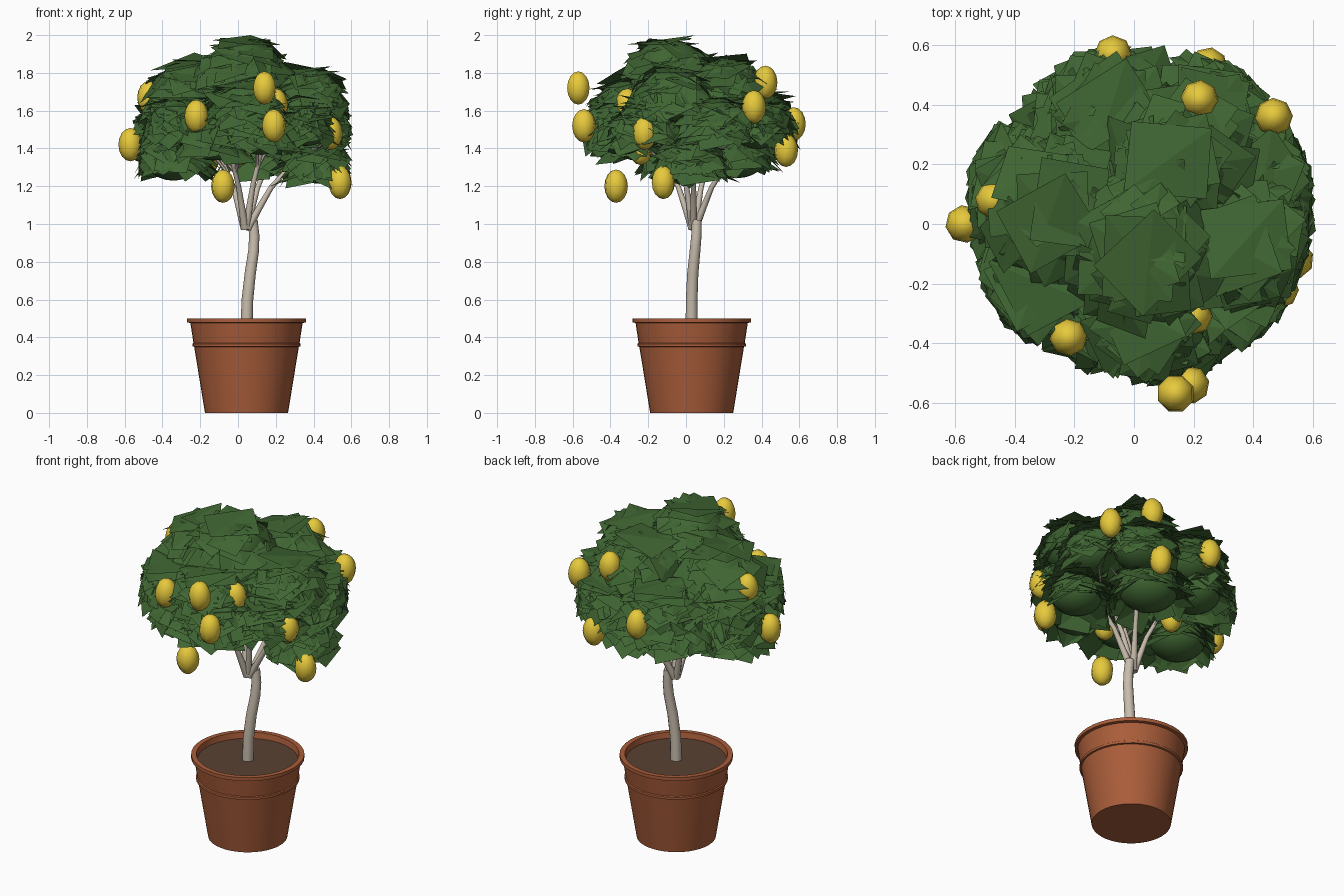
import bpy, bmesh, math, random
from mathutils import Vector, Matrix

random.seed(7)
cube = bpy.data.objects.get("Cube")
if cube:
    bpy.data.objects.remove(cube, do_unlink=True)


def material(name, color):
    m = bpy.data.materials.new(name)
    m.use_nodes = True
    m.diffuse_color = (*color, 1)
    m.node_tree.nodes["Principled BSDF"].inputs["Base Color"].default_value = (*color, 1)
    return m


leaf_green = material("leaf green", (0.05, 0.13, 0.032))
lemon_yellow = material("fruit yellow", (0.8, 0.59, 0.045))
terracotta = material("terracotta", (0.4, 0.11, 0.042))
bark = material("pale bark", (0.58, 0.51, 0.42))
soil_brown = material("soil brown", (0.1, 0.053, 0.033))


def finish(name, bm, mat, smooth=0):
    # smooth is the angle in degrees above which edges stay sharp
    me = bpy.data.meshes.new(name)
    bm.to_mesh(me)
    bm.free()
    me.materials.append(mat)
    ob = bpy.data.objects.new(name, me)
    bpy.context.collection.objects.link(ob)
    if smooth:
        bpy.ops.object.select_all(action='DESELECT')
        ob.select_set(True)
        bpy.context.view_layer.objects.active = ob
        bpy.ops.object.shade_smooth_by_angle(angle=math.radians(smooth))
    return ob


def lathe(name, profile, mat, center, steps=40):
    bm = bmesh.new()
    verts = [bm.verts.new((r, 0, z)) for r, z in profile]
    edges = [bm.edges.new(p) for p in zip(verts, verts[1:])]
    bmesh.ops.spin(bm, geom=verts + edges, cent=(0, 0, 0), axis=(0, 0, 1),
                   angle=math.tau, steps=steps)
    bmesh.ops.remove_doubles(bm, verts=bm.verts, dist=0.0005)
    bmesh.ops.recalc_face_normals(bm, faces=bm.faces)
    ob = finish(name, bm, mat, 35)
    ob.location = center


def tube(name, points, r0, r1, sides=8):
    # Tapered tube through the points, with flat end caps
    bm = bmesh.new()
    pts = [Vector(p) for p in points]
    rings = []
    for i, p in enumerate(pts):
        d = (pts[min(i + 1, len(pts) - 1)] - pts[max(i - 1, 0)]).normalized()
        u = d.cross(Vector((0, 1, 0))).normalized()
        v = d.cross(u)
        r = r0 + (r1 - r0) * i / (len(pts) - 1)
        rings.append([bm.verts.new(p + (u * math.cos(a) + v * math.sin(a)) * r)
                      for a in (math.tau * k / sides for k in range(sides))])
    for a, b in zip(rings, rings[1:]):
        for k in range(sides):
            n = (k + 1) % sides
            bm.faces.new((a[k], a[n], b[n], b[k]))
    bm.faces.new(rings[0])
    bm.faces.new(rings[-1])
    bmesh.ops.recalc_face_normals(bm, faces=bm.faces)
    finish(name, bm, bark, 50)


# Pot with lip, collar and bead, and the soil inside it
pot_center = (0.045, 0.03, 0)
lathe("pot", [(0, 0), (0.22, 0), (0.277, 0.35), (0.287, 0.352), (0.287, 0.366),
              (0.281, 0.37), (0.297, 0.476), (0.314, 0.479), (0.314, 0.5),
              (0.285, 0.5), (0.275, 0.44)], terracotta, pot_center)
lathe("soil", [(0, 0.467), (0.28, 0.465)], soil_brown, pot_center)

# Trunk and forking branches
tube("trunk", [(0.045, 0.03, 0.44), (0.05, 0.03, 0.6), (0.065, 0.036, 0.74),
               (0.083, 0.048, 0.86), (0.086, 0.055, 0.94), (0.078, 0.057, 1.02)], 0.032, 0.026, 12)
fork = Vector((0.04, 0.04, 0.96))
limbs = [(0.38, 0.04, 1.42), (-0.05, -0.16, 1.42), (-0.12, 0.14, 1.42),
         (0.2, 0.28, 1.42), (0.14, -0.06, 1.46)]
for i, tip in enumerate(limbs):
    tip = Vector(tip)
    start = fork + (tip - fork) * 0.03
    knee = fork.lerp(tip, 0.4) + Vector((0, 0, 0.05))
    tube(f"branch_{i + 1}", [start, fork.lerp(knee, 0.5), knee, tip], 0.021, 0.01)
    for side in (-1, 1):
        out = Vector((tip.x - fork.x, tip.y - fork.y, 0))
        spread = Vector((-out.y, out.x, 0)) * side * 0.55
        base = knee.lerp(tip, 0.35)
        end = tip + spread + out * 0.2
        tube(f"twig_{i + 1}_{'a' if side < 0 else 'b'}",
             [base, base.lerp(end, 0.5) + Vector((0, 0, 0.02)), end], 0.01, 0.005, 6)

# Leaf clumps: a domed core wrapped in square, slightly folded leaf cards
clumps = [(0.03, -0.09, 1.82, 0.23), (-0.25, 0.04, 1.7, 0.23), (0.15, 0.21, 1.72, 0.22),
          (0.36, -0.07, 1.68, 0.21), (0.05, -0.31, 1.62, 0.2), (-0.08, 0.38, 1.56, 0.2),
          (0.27, 0.38, 1.52, 0.18), (-0.32, -0.2, 1.54, 0.18), (-0.39, 0.13, 1.51, 0.18),
          (0.43, 0.15, 1.54, 0.18), (0.36, -0.21, 1.53, 0.17), (0.12, -0.34, 1.49, 0.18),
          (-0.34, -0.03, 1.36, 0.19), (0.43, 0.02, 1.33, 0.17), (0.12, 0.27, 1.38, 0.2),
          (-0.13, -0.26, 1.46, 0.18), (0.05, 0.02, 1.55, 0.21), (-0.18, 0.3, 1.45, 0.18)]
FLAT = 0.7
CROWN_MID, CROWN_RADIUS = Vector((0.02, 0.035, 0)), 0.57


def add_card(bm, center, normal, half):
    turn = normal.to_track_quat('Z', 'Y').to_matrix() @ Matrix.Rotation(random.uniform(0, math.tau), 3, 'Z')
    corners = []
    for sx, sy in ((-1, -1), (1, -1), (1, 1), (-1, 1)):
        droop = -0.12 * half if sx == sy else -0.3 * half
        p = center + turn @ Vector((sx * half, sy * half * 0.85, droop))
        # Draw stray corners in to keep the crown round
        flat = Vector((p.x - CROWN_MID.x, p.y - CROWN_MID.y, 0))
        if flat.length > CROWN_RADIUS:
            p -= flat * (1 - CROWN_RADIUS / flat.length) * 0.7
        p.z = min(p.z, 2.0)
        corners.append(bm.verts.new(p))
    bm.faces.new(corners[:3])
    bm.faces.new((corners[0], corners[2], corners[3]))


for i, (x, y, z, r) in enumerate(clumps):
    c = Vector((x, y, z))
    bm = bmesh.new()
    bmesh.ops.create_icosphere(bm, subdivisions=3, radius=r * 0.86,
                               matrix=Matrix.Translation(c) @ Matrix.Diagonal((1, 1, FLAT + 0.1, 1)))
    finish(f"leaf_core_{i + 1}", bm, leaf_green, 35)
    bm = bmesh.new()
    count = 52
    for k in range(count):
        # Even spiral over the clump, from its crown to below its rim
        h = 1 - 1.45 * (k + 0.5) / count
        a = k * 2.39996 + i
        s = math.sqrt(1 - h * h)
        d = Vector((s * math.cos(a), s * math.sin(a), h))
        p = c + Vector((d.x, d.y, d.z * FLAT)) * r * random.uniform(0.84, 0.98)
        n = Vector((d.x * 0.85, d.y * 0.85, abs(d.z) + 0.55))
        n += Vector([random.uniform(-0.25, 0.25) for _ in range(3)])
        add_card(bm, p, n.normalized(), random.uniform(0.065, 0.115))
    # Broad leaves on the crown
    for k in range(3):
        lean = Vector((random.uniform(-0.2, 0.2), random.uniform(-0.2, 0.2), 1)).normalized()
        add_card(bm, c + Vector((lean.x * r, lean.y * r, FLAT * r + 0.01 * k)), lean, 0.14)
    finish(f"leaf_cards_{i + 1}", bm, leaf_green)

# Fruit: low-poly upright ovals
fruits = [(0.14, -0.57, 1.72), (0.19, -0.54, 1.52), (-0.08, -0.37, 1.2), (0.54, -0.12, 1.22),
          (-0.57, 0.0, 1.42), (-0.22, -0.38, 1.57), (0.01, -0.24, 1.4), (-0.16, 0.13, 1.35),
          (0.49, -0.22, 1.48), (-0.47, 0.08, 1.67), (0.22, 0.42, 1.75), (0.47, 0.36, 1.62),
          (-0.07, 0.57, 1.53), (0.25, 0.53, 1.39), (0.2, -0.31, 1.63)]
for i, p in enumerate(fruits):
    bm = bmesh.new()
    turn = Matrix.Rotation(random.uniform(0, math.tau), 4, 'Z')
    bmesh.ops.create_uvsphere(bm, u_segments=8, v_segments=8, radius=1,
                              matrix=Matrix.Translation(p) @ turn @ Matrix.Diagonal((0.064, 0.064, 0.088, 1)))
    finish(f"fruit_{i + 1}", bm, lemon_yellow, 60)
